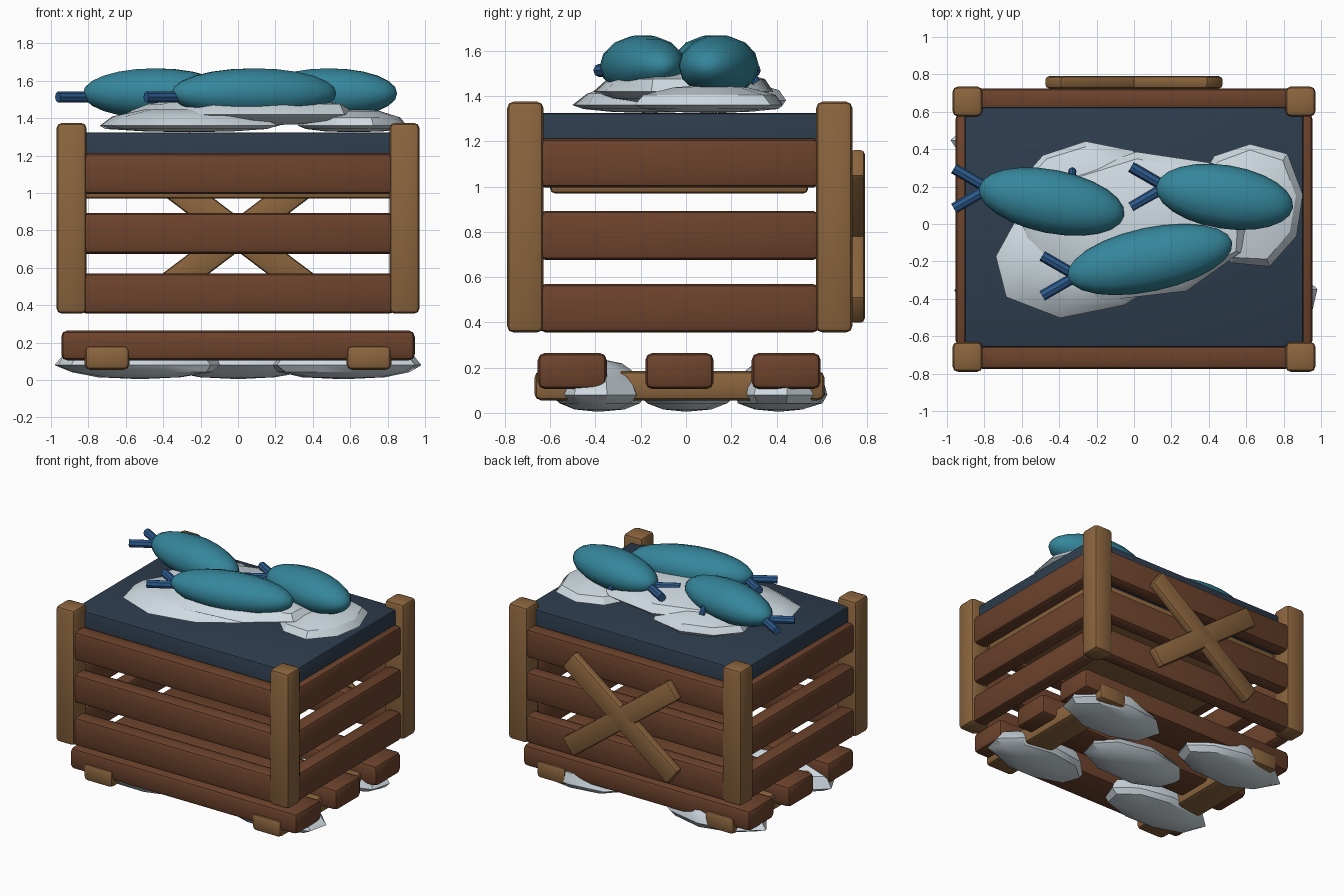
import bpy, bmesh, math, random
from mathutils import Matrix, Vector

if "Cube" in bpy.data.objects:
    bpy.data.objects.remove(bpy.data.objects["Cube"])

random.seed(4)


def mat(name, rgb):
    m = bpy.data.materials.new(name)
    m.diffuse_color = (*rgb, 1)
    m.use_nodes = True
    m.node_tree.nodes["Principled BSDF"].inputs["Base Color"].default_value = m.diffuse_color
    return m


DARK = mat("dark_wood", (0.15, 0.055, 0.025))
LIGHT = mat("light_wood", (0.26, 0.13, 0.048))
NAVY = mat("navy_lining", (0.027, 0.046, 0.075))
ICE = mat("ice", (0.62, 0.70, 0.75))
TEAL = mat("fish_teal", (0.035, 0.24, 0.33))
BLUE = mat("fin_blue", (0.025, 0.10, 0.26))


def finish(bm, name, material, angle=40):
    me = bpy.data.meshes.new(name)
    bm.to_mesh(me)
    bm.free()
    me.materials.append(material)
    ob = bpy.data.objects.new(name, me)
    bpy.context.collection.objects.link(ob)
    bpy.ops.object.select_all(action='DESELECT')
    ob.select_set(True)
    bpy.context.view_layer.objects.active = ob
    bpy.ops.object.shade_smooth_by_angle(angle=math.radians(angle))
    return ob


def box(name, x, y, z, material, bevel=0.03):
    """Rounded box from (min, max) ranges."""
    bm = bmesh.new()
    bmesh.ops.create_cube(bm, size=1)
    size = [b - a for a, b in (x, y, z)]
    bmesh.ops.scale(bm, vec=size, verts=bm.verts)
    bmesh.ops.bevel(bm, geom=bm.edges[:], offset=bevel, segments=2, profile=0.5, affect='EDGES')
    ob = finish(bm, name, material)
    ob.location = [(a + b) / 2 for a, b in (x, y, z)]
    return ob


def ice(name, x, y, rx, ry, z0, zmid, z1, turn=0):
    """Low-poly flattened ice chunk with its widest ring at zmid."""
    bm = bmesh.new()
    bmesh.ops.create_uvsphere(bm, u_segments=9, v_segments=6, radius=1)
    for v in bm.verts:
        k = random.uniform(0.93, 1.05)
        v.co.x *= rx * k
        v.co.y *= ry * k
        v.co.z *= (z1 - zmid) if v.co.z > 0 else (zmid - z0)
    ob = finish(bm, name, ICE, 30)
    ob.location = (x, y, zmid)
    ob.rotation_euler.z = math.radians(turn)
    return ob


def rod(name, a, b, radius):
    a, b = Vector(a), Vector(b)
    bm = bmesh.new()
    bmesh.ops.create_cone(bm, cap_ends=True, segments=8, radius1=radius, radius2=radius,
                          depth=(b - a).length)
    ob = finish(bm, name, BLUE)
    ob.location = (a + b) / 2
    ob.rotation_euler = (b - a).to_track_quat('Z', 'Y').to_euler()
    return ob


# Corner posts
for side, px in (("left", (-0.97, -0.81)), ("right", (0.81, 0.97))):
    for end, py in (("front", (-0.79, -0.63)), ("back", (0.575, 0.735))):
        box(f"{end}_{side}_post", px, py, (0.355, 1.375), LIGHT, 0.028)

# Crate slats on all four sides
for i, z in enumerate(((0.355, 0.57), (0.675, 0.893), (0.995, 1.213))):
    box(f"front_slat_{i}", (-0.84, 0.84), (-0.775, -0.65), z, DARK)
    box(f"back_slat_{i}", (-0.84, 0.84), (0.61, 0.725), z, DARK)
    box(f"left_slat_{i}", (-0.955, -0.84), (-0.65, 0.59), z, DARK)
    box(f"right_slat_{i}", (0.84, 0.955), (-0.65, 0.59), z, DARK)

# Inner floor and dark lining
box("inner_floor", (-0.85, 0.85), (-0.6, 0.54), (0.97, 1.07), LIGHT, 0.02)
box("lining", (-0.905, 0.905), (-0.66, 0.625), (1.05, 1.325), NAVY, 0.015)

# Crossed brace on the back
for name, s in (("brace_rising", -1), ("brace_falling", 1)):
    b = box(name, (-0.545, 0.545), (0.725, 0.79), (0.705, 0.855), LIGHT, 0.018)
    b.rotation_euler.y = s * math.radians(37)

# Pallet
for i, y in enumerate(((-0.655, -0.35), (-0.18, 0.122), (0.29, 0.595))):
    box(f"pallet_board_{i}", (-0.945, 0.945), y, (0.105, 0.265), DARK, 0.032)
for name, x in (("left_bearer", (-0.82, -0.58)), ("right_bearer", (0.58, 0.82))):
    box(name, x, (-0.67, 0.612), (0.055, 0.185), LIGHT)

# Ice under the pallet
for i, (x, y, rx) in enumerate(((-0.52, -0.39, 0.45), (0.58, -0.385, 0.415), (0, 0, 0.43),
                                (-0.53, 0.41, 0.44), (0.55, 0.41, 0.41))):
    ice(f"lower_ice_{i}", x, y, rx, 0.215, 0.005, 0.08, 0.24 if i != 2 else 0.2)

# Ice bed on top
ice("upper_ice_left", -0.26, -0.16, 0.51, 0.33, 1.325, 1.36, 1.46, 8)
ice("upper_ice_back", -0.26, 0.16, 0.38, 0.29, 1.325, 1.38, 1.47)
ice("upper_ice_right", 0.62, 0.1, 0.30, 0.345, 1.325, 1.36, 1.45)
ice("upper_ice_middle", 0.04, 0.0, 0.63, 0.4, 1.36, 1.42, 1.53, 4)

# Fish with forked tails and side fins
fish = ((-0.44, 0.12, 0.395, -11), (0.485, 0.145, 0.37, -9), (0.085, -0.19, 0.45, 12))
for i, (x, y, length, turn) in enumerate(fish):
    bm = bmesh.new()
    bmesh.ops.create_uvsphere(bm, u_segments=14, v_segments=12, radius=1)
    bmesh.ops.rotate(bm, matrix=Matrix.Rotation(math.pi / 2, 3, 'Y'), verts=bm.verts)
    bmesh.ops.scale(bm, vec=(length, 0.17, 0.137), verts=bm.verts)
    body = finish(bm, f"fish_body_{i}", TEAL, 40)
    body.location = (x, y, 1.533)
    t = math.radians(turn)
    body.rotation_euler.z = t
    ex, ey = x - (length - 0.03) * math.cos(t), y - (length - 0.03) * math.sin(t)
    for s in (-1, 1):
        rod(f"fish_tail_{i}_{'lower' if s < 0 else 'upper'}", (ex + 0.02, ey, 1.513),
            (ex - 0.165, ey + s * 0.107, 1.513), 0.029)
    if i < 2:
        fx = x + (0.11 if i == 0 else -0.36 * 0.2)
        rod(f"fish_fin_{i}", (fx, y + 0.12, 1.53), (fx, y + 0.165, 1.46), 0.02)
